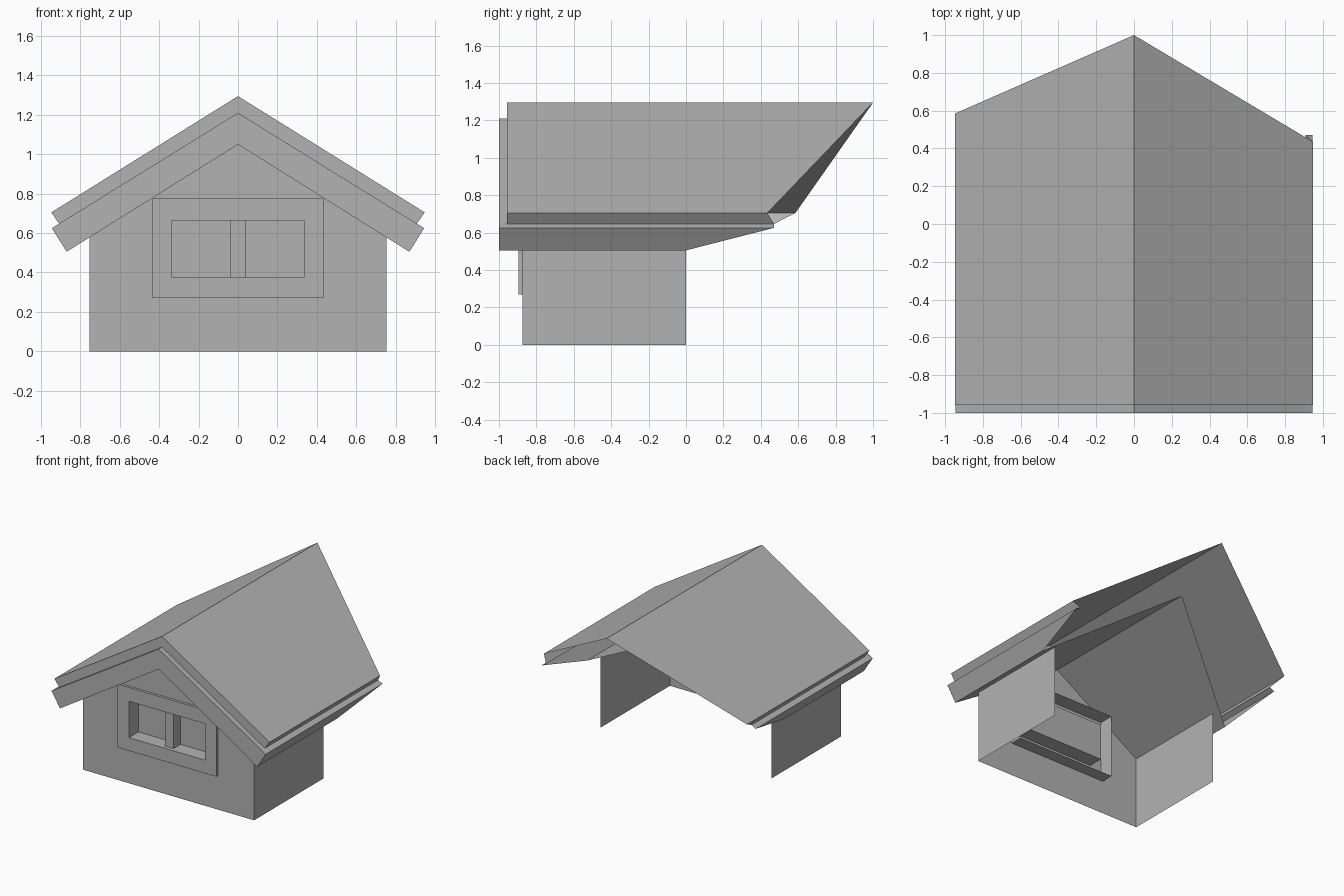
import bpy
import bmesh

cube = bpy.data.objects.get("Cube")
if cube:
    bpy.data.objects.remove(cube, do_unlink=True)

grey = bpy.data.materials.new("plain_grey")
grey.use_nodes = True
COLOUR = (0.45, 0.45, 0.45, 1)
grey.diffuse_color = COLOUR
grey.node_tree.nodes["Principled BSDF"].inputs["Base Color"].default_value = COLOUR


def sheet(name, faces):
    """Object made of flat outward-facing polygons, welded at shared corners."""
    bm = bmesh.new()
    for face in faces:
        bm.faces.new([bm.verts.new(p) for p in face])
    bmesh.ops.remove_doubles(bm, verts=bm.verts, dist=0.0005)
    mesh = bpy.data.meshes.new(name)
    bm.to_mesh(mesh)
    bm.free()
    mesh.materials.append(grey)
    obj = bpy.data.objects.new(name, mesh)
    bpy.context.collection.objects.link(obj)
    return obj


def flipped(faces):
    return [[(-x, y, z) for x, y, z in reversed(f)] for f in faces]


def both_sides(faces):
    return faces + flipped(faces)


# Shared roof levels
LIP, FRONT, END = -0.957, -1.0, 0.47
RIDGE, SEAM, INNER = 1.295, 1.21, 1.05
SLOPE = (INNER - 0.505) / 0.87


def upper_side(eave_end):
    ridge_f, ridge_b = (0, LIP, RIDGE), (0, 1, RIDGE)
    eave_f, eave_b = (0.948, LIP, 0.705), (0.948, eave_end, 0.705)
    low_f, low_b = (0.907, LIP, 0.646), (0.907, END, 0.646)
    return [[ridge_f, eave_f, eave_b, ridge_b],
            [eave_f, low_f, low_b, eave_b],
            [ridge_f, (0, LIP, SEAM), low_f, eave_f]]


# Upper roof covering, open at the back where it would meet a main roof
sheet("roof_covering", upper_side(0.435) + flipped(upper_side(0.585)))

# Lower roof layer: bargeboard face, eaves and soffit
top_f, in_f = (0, FRONT, SEAM), (0, FRONT, INNER)
step_f, step_b = (0.907, FRONT, 0.646), (0.907, END, 0.646)
out_f, out_b = (0.945, FRONT, 0.625), (0.945, END, 0.625)
bot_f, bot_b = (0.87, FRONT, 0.505), (0.87, 0, 0.505)
sheet("roof_underlayer", both_sides([
    [top_f, in_f, bot_f, out_f],
    [top_f, step_f, (0.907, LIP, 0.646), (0, LIP, SEAM)],
    [step_f, out_f, out_b, step_b],
    [out_f, bot_f, bot_b, out_b],
    [in_f, (0, 0.545, INNER), bot_b, bot_f],
]))

# Walls: gable front with a window hole, and two open-ended sides
W, Y = 0.755, -0.875
FX, FZ0, FZ1 = 0.435, 0.27, 0.775
wall_top = INNER - SLOPE * W
gable = INNER - SLOPE * FX
sheet("walls", both_sides([
    [(0, Y, 0), (FX, Y, 0), (FX, Y, FZ0), (0, Y, FZ0)],
    [(FX, Y, 0), (W, Y, 0), (W, Y, wall_top), (FX, Y, gable), (FX, Y, FZ0)],
    [(0, Y, FZ1), (FX, Y, FZ1), (FX, Y, gable), (0, Y, INNER)],
    [(W, Y, 0), (W, 0, 0), (W, 0, wall_top), (W, Y, wall_top)],
]))


def rect(x, y, z0, z1):
    return [(-x, y, z0), (x, y, z0), (x, y, z1), (-x, y, z1)]


# Window frame: rectangular loops bridged from outer rim to recessed pane
BACK, FACE = -0.775, -0.895
loops = [rect(FX, BACK, FZ0, FZ1), rect(FX, FACE, FZ0, FZ1),
         rect(0.335, FACE, 0.375, 0.665), rect(0.335, BACK, 0.375, 0.665)]
frame = []
for a, b in zip(loops, loops[1:]):
    for i in range(4):
        j = (i + 1) % 4
        frame.append([a[i], a[j], b[j], b[i]])
sheet("window_frame", frame)
sheet("window_pane", [loops[-1]])

# Mullion between the panes
near, far = rect(0.037, -0.865, 0.375, 0.665), rect(0.037, BACK, 0.375, 0.665)
sheet("window_mullion", [near] + [[far[i], far[(i + 1) % 4], near[(i + 1) % 4], near[i]]
                                  for i in range(4)])
